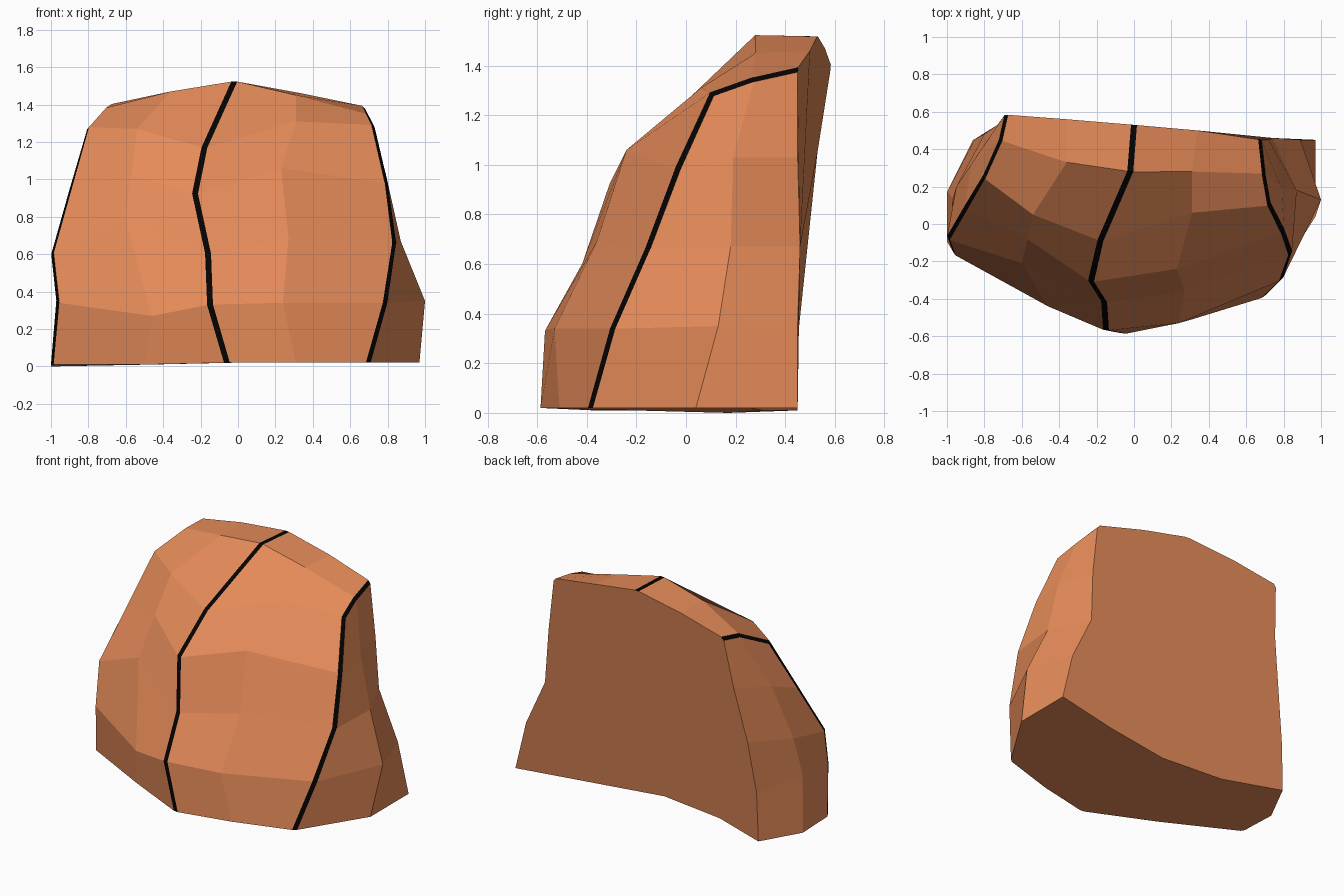
import bpy
import bmesh
from mathutils import Vector

default_cube = bpy.data.objects.get("Cube")
if default_cube:
    bpy.data.objects.remove(default_cube, do_unlink=True)


def make_material(name, colour, roughness):
    material = bpy.data.materials.new(name)
    material.use_nodes = True
    material.diffuse_color = (*colour, 1)
    shader = material.node_tree.nodes["Principled BSDF"]
    shader.inputs["Base Color"].default_value = (*colour, 1)
    shader.inputs["Roughness"].default_value = roughness
    return material


def add_profile(mesh, *points):
    """Add one profile, point by point; None becomes a midpoint."""
    profile = []
    for index, point in enumerate(points):
        if point is None:
            below, above = Vector(points[index - 1]), Vector(points[index + 1])
            point = (below + above) / 2
        profile.append(mesh.verts.new(point))
    return profile


def bridge(mesh, first, second):
    """Fill the band of faces between two neighbouring profiles."""
    for a, b, c, d in zip(first, second, second[1:], first[1:]):
        mesh.faces.new((a, b, c, d))


mesh = bmesh.new()

# Right-hand flank, seen from the front at negative x
back_minus = add_profile(mesh, (-.86, .45, .01), (-.85, .455, .34),
                         (-.8, .48, .68), (-.73, .53, 1.05))
flank_minus = add_profile(mesh, (-1, .17, 0), (-.97, .13, .37),
                          (-.95, .2, .64), (-.87, .32, 1.02))

# Front profiles that run over the crown to the back edge
seam_minus = add_profile(mesh, (-1, -.11, .01), (-.97, -.16, .34), (-1, -.08, .6),
                         None, (-.81, .25, 1.28), (-.72, .45, 1.38), (-.69, .585, 1.4))
front_minus = add_profile(mesh, (-.5, -.37, .01), (-.46, -.44, .27), (-.6, -.21, .78),
                          None, (-.54, .05, 1.27), (-.36, .33, 1.47), (-.36, .56, 1.47))
seam_middle = add_profile(mesh, (-.06, -.59, .02), (-.15, -.57, .33), (-.16, -.42, .6),
                          (-.23, -.31, .92), (-.18, -.09, 1.17), (-.02, .28, 1.525),
                          (0, .53, 1.52))
front_plus = add_profile(mesh, (.31, -.51, .02), (.24, -.53, .34), (.27, -.36, .69),
                         (.23, -.24, 1.06), (.31, .06, 1.31), (.31, .28, 1.45),
                         (.34, .5, 1.46))
seam_plus = add_profile(mesh, (.7, -.39, .02), (.79, -.3, .34), (.84, -.16, .66),
                        (.8, -.04, .98), (.73, .1, 1.29), (.7, .27, 1.35),
                        (.68, .45, 1.39))

# Opposite flank
flank_plus = add_profile(mesh, (.97, .04, .02), (1, .13, .35), (.87, .18, .67),
                         (.79, .19, 1.03))
back_plus = add_profile(mesh, (.97, .45, .02), (.89, .45, .35), (.74, .46, .67),
                        (.72, .45, 1.03))

fronts = [seam_minus, front_minus, seam_middle, front_plus, seam_plus]
for first, second in zip(fronts, fronts[1:]):
    bridge(mesh, first, second)

# Each flank folds into the three top points of its seam
for seam, flank, back in ((seam_minus, flank_minus, back_minus),
                          (seam_plus, flank_plus, back_plus)):
    bridge(mesh, seam[:4], flank)
    bridge(mesh, flank, back)
    mesh.faces.new((seam[3], flank[3], seam[5], seam[4]))
    mesh.faces.new((flank[3], back[3], seam[6], seam[5]))

# Back and base meet along a lower edge that curves inwards
hollow = add_profile(mesh, (.47, .34, .02), (-.02, .26, .02), (-.47, .31, .01))
crown = [profile[-1] for profile in fronts]
mesh.faces.new(back_minus + crown + back_plus[::-1] + hollow)
columns = [back_minus, flank_minus] + fronts + [flank_plus, back_plus]
mesh.faces.new([profile[0] for profile in columns] + hollow)
bmesh.ops.recalc_face_normals(mesh, faces=mesh.faces[:])

# Narrow black lines are cut along the three seams
seam_edges = []
for seam in (seam_minus, seam_middle, seam_plus):
    for lower, upper in zip(seam, seam[1:]):
        seam_edges.append(mesh.edges.get((lower, upper)))
bmesh.ops.bevel(mesh, geom=seam_edges, offset=0.016, offset_type='OFFSET',
                segments=1, profile=0.5, affect='EDGES', material=1,
                clamp_overlap=True)
bmesh.ops.recalc_face_normals(mesh, faces=mesh.faces[:])
for face in mesh.faces:
    face.smooth = False

data = bpy.data.meshes.new("faceted_shell")
mesh.to_mesh(data)
mesh.free()
data.materials.append(make_material("orange_clay", (.79, .26, .1), .9))
data.materials.append(make_material("black_line", (.001, .001, .001), .9))
shell = bpy.data.objects.new("faceted_shell", data)
bpy.context.scene.collection.objects.link(shell)
